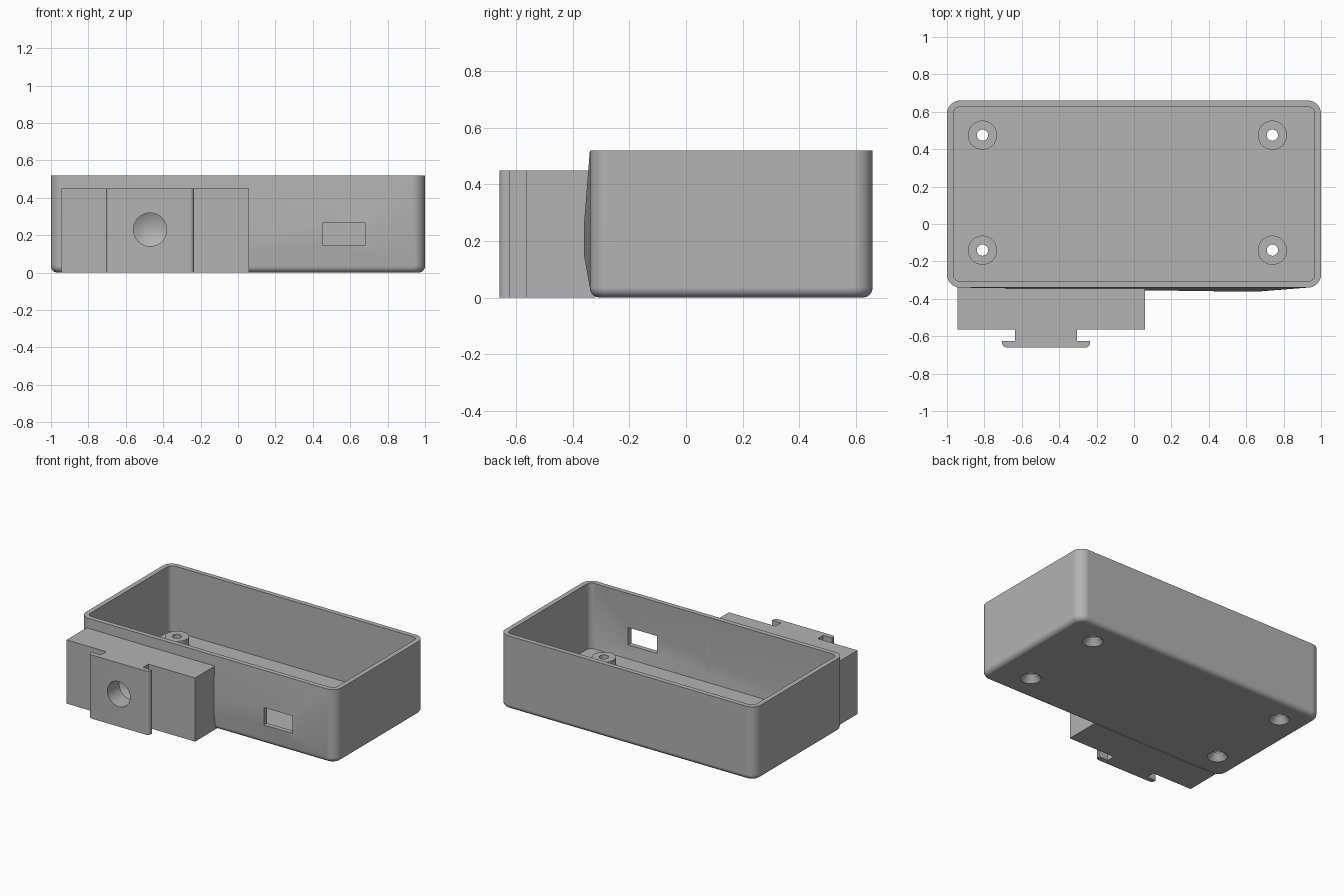
import bpy, bmesh, math
from mathutils import Matrix, Vector

if "Cube" in bpy.data.objects:
    bpy.data.objects.remove(bpy.data.objects["Cube"])

grey = bpy.data.materials.new("light grey plastic")
grey.diffuse_color = (0.45, 0.45, 0.45, 1)
grey.use_nodes = True
grey.node_tree.nodes["Principled BSDF"].inputs["Base Color"].default_value = grey.diffuse_color


def add_object(name, bm):
    bmesh.ops.recalc_face_normals(bm, faces=bm.faces[:])
    me = bpy.data.meshes.new(name)
    bm.to_mesh(me)
    bm.free()
    me.materials.append(grey)
    ob = bpy.data.objects.new(name, me)
    bpy.context.collection.objects.link(ob)
    return ob


def select(ob):
    bpy.ops.object.select_all(action='DESELECT')
    ob.select_set(True)
    bpy.context.view_layer.objects.active = ob


def lathe(name, profile, matrix, n=40):
    """Closed solid turned about z from (radius, z) points."""
    bm = bmesh.new()
    rings = []
    for r, z in profile:
        if r == 0:
            rings.append([bm.verts.new((0, 0, z))] * n)
        else:
            rings.append([bm.verts.new((r * math.cos(2 * math.pi * i / n),
                                        r * math.sin(2 * math.pi * i / n), z)) for i in range(n)])
    for a, b in zip(rings, rings[1:]):
        for i in range(n):
            j = (i + 1) % n
            bm.faces.new(list(dict.fromkeys((a[i], a[j], b[j], b[i]))))
    for ring in (rings[0], rings[-1]):
        if ring[0] is not ring[1]:
            bm.faces.new(ring)
    bm.transform(matrix)
    return add_object(name, bm)


def cut(ob, cutter):
    mod = ob.modifiers.new("cut", 'BOOLEAN')
    mod.operation = 'DIFFERENCE'
    mod.solver = 'EXACT'
    mod.object = cutter
    select(ob)
    bpy.ops.object.modifier_apply(modifier=mod.name)


def finish(ob):
    select(ob)
    bpy.ops.object.shade_smooth_by_angle(angle=math.radians(32))
    mod = ob.modifiers.new("clean shading", 'WEIGHTED_NORMAL')
    mod.keep_sharp = True


# Tray: stacked rounded rectangles, outside going up, then inside going down
HX, HY, CY, R = 1.0, 0.5, 0.16, 0.07
FIL, WALL, TOP, FLOOR = 0.035, 0.034, 0.52, 0.057
SEG = 8
bm = bmesh.new()


def rounded_loop(inset, z):
    r = R - inset
    pts = []
    for k, (sx, sy) in enumerate(((1, -1), (1, 1), (-1, 1), (-1, -1))):
        for i in range(SEG + 1):
            a = math.radians(-90 + 90 * k + 90 * i / SEG)
            pts.append(bm.verts.new((sx * (HX - R) + r * math.cos(a),
                                     CY + sy * (HY - R) + r * math.sin(a), z)))
    return pts


loops = []
for i in range(7):
    a = math.radians(15 * i)
    loops.append(rounded_loop(FIL * (1 - math.sin(a)), FIL * (1 - math.cos(a))))
loops += [rounded_loop(0, TOP), rounded_loop(WALL, TOP), rounded_loop(WALL, FLOOR)]


def window_wall(low, high, y):
    """Front wall that bulges slightly towards a rectangular port."""
    w = [bm.verts.new((x, y, z)) for x, z in
         ((0.455, 0.145), (0.68, 0.145), (0.68, 0.268), (0.455, 0.268))]
    bl, br, tr, tl = low[-1], low[0], high[0], high[-1]
    for f in ((w[3], w[2], tr), (w[3], tr, tl), (w[0], br, w[1]), (w[0], bl, br),
              (w[1], br, tr), (w[1], tr, w[2]), (bl, w[0], w[3]), (bl, w[3], tl)):
        bm.faces.new(f)
    return w


ports = []
for k, (a, b) in enumerate(zip(loops, loops[1:])):
    n = len(a)
    for i in range(n):
        j = (i + 1) % n
        if i == n - 1 and k == 6:
            ports.append(window_wall(a, b, -0.36))
        elif i == n - 1 and k == 8:
            ports.append(window_wall(b, a, -0.36 + WALL))
        else:
            bm.faces.new((a[i], a[j], b[j], b[i]))
for i in range(4):
    j = (i + 1) % 4
    bm.faces.new((ports[0][i], ports[0][j], ports[1][j], ports[1][i]))
bm.faces.new(loops[0])
bm.faces.new(loops[-1])
tray = add_object("tray", bm)

# Standoffs with countersunk screw holes through the floor
for x in (-0.81, 0.74):
    for y in (-0.14, 0.475):
        at = Matrix.Translation((x, y, 0))
        standoff = lathe("standoff", [(0.078, 0.052), (0.078, 0.115)], at)
        cutter = lathe("screw_cutter", [(0.07, -0.005), (0.03, 0.045), (0.03, 0.2)], at)
        cut(tray, cutter)
        cut(standoff, cutter)
        bpy.data.objects.remove(cutter)
        finish(standoff)
finish(tray)

# Mounting block with T-shaped rail, extruded from its plan outline
MID, FR = -0.47, 0.024
half = [(0.235, -0.625)]
for i in range(7):
    a = math.radians(-15 * i)
    half.append((0.235 - FR + FR * math.cos(a), -0.66 + FR + FR * math.sin(a)))
right = [(MID + 0.165, -0.565), (MID + 0.165, -0.625)] + [(MID + x, y) for x, y in half]
left = [(2 * MID - x, y) for x, y in reversed(right)]
outline = [(-0.945, -0.32), (0.06, -0.32), (0.06, -0.565)] + right + left + [(-0.945, -0.565)]
bm = bmesh.new()
base = bm.faces.new([bm.verts.new((x, y, 0)) for x, y in outline])
ext = bmesh.ops.extrude_face_region(bm, geom=[base])
bmesh.ops.translate(bm, vec=Vector((0, 0, 0.45)),
                    verts=[v for v in ext["geom"] if isinstance(v, bmesh.types.BMVert)])
block = add_object("mounting_block", bm)

# Blind drilled hole in the rail
drill = lathe("drill_cutter", [(0.089, -0.02), (0.089, 0.13), (0, 0.18)],
              Matrix.Translation((MID, -0.66, 0.23)) @ Matrix.Rotation(math.radians(-90), 4, 'X'))
cut(block, drill)
bpy.data.objects.remove(drill)
finish(block)
